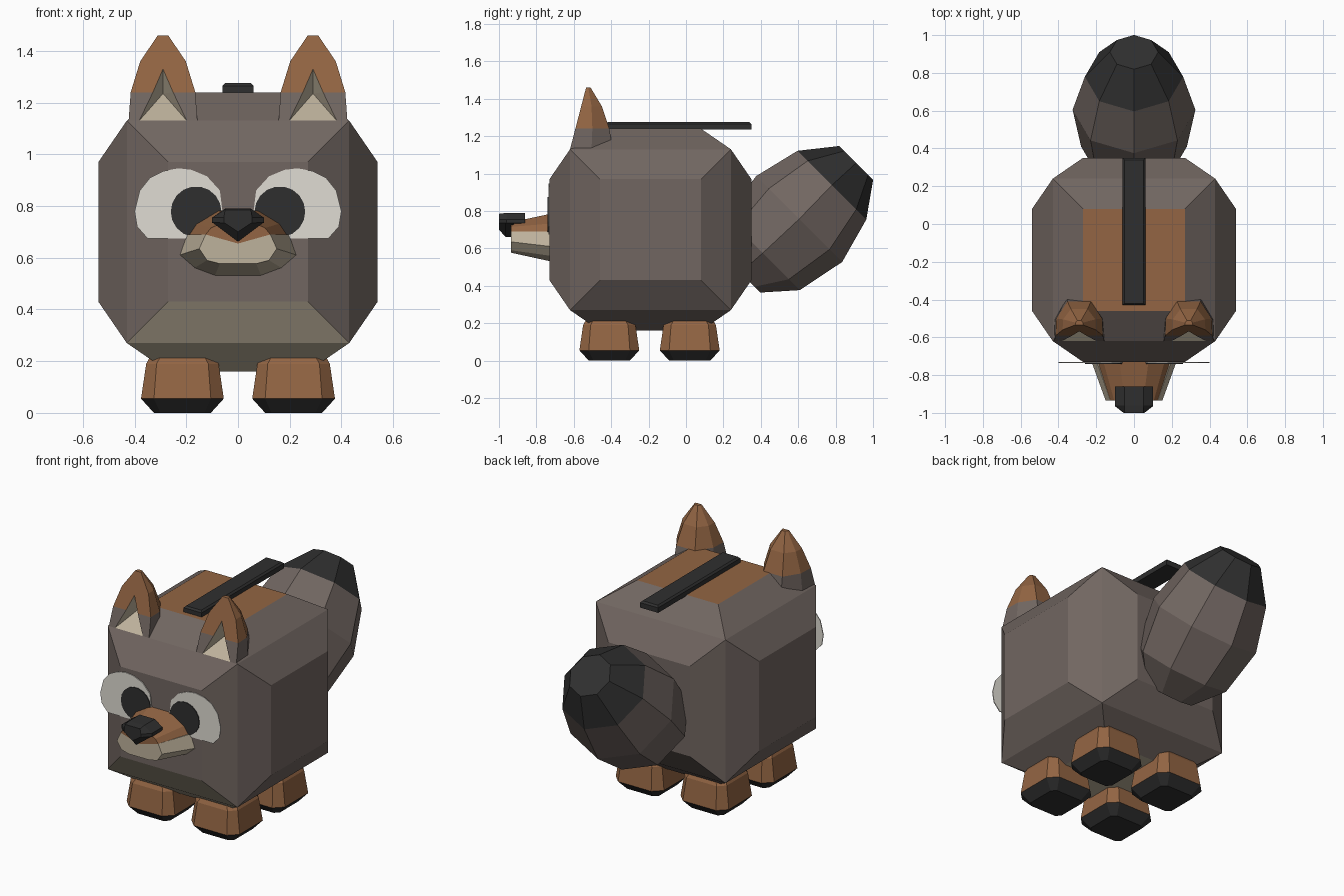
import bpy, bmesh, math
from mathutils import Vector

if "Cube" in bpy.data.objects:
    bpy.data.objects.remove(bpy.data.objects["Cube"])


def material(name, r, g, b):
    lin = [((c / 255 + 0.055) / 1.055) ** 2.4 for c in (r, g, b)]
    m = bpy.data.materials.new(name)
    m.diffuse_color = (*lin, 1)
    m.use_nodes = True
    m.node_tree.nodes["Principled BSDF"].inputs["Base Color"].default_value = m.diffuse_color
    return m


GREY = material("grey fur", 113, 102, 97)
BROWN = material("brown fur", 147, 101, 67)
CREAM = material("cream fur", 190, 178, 156)
WHITE = material("eye white", 224, 220, 212)
BLACK = material("black", 47, 47, 47)


def build(name, verts, faces, mats, rule=None):
    """Mesh from points and faces; rule(normal, centre) gives the colour slot."""
    bm = bmesh.new()
    vs = [bm.verts.new(v) for v in verts]
    for f in faces:
        bm.faces.new([vs[i] for i in f])
    bmesh.ops.remove_doubles(bm, verts=bm.verts, dist=1e-4)
    bmesh.ops.recalc_face_normals(bm, faces=bm.faces)
    bm.normal_update()
    if rule:
        for f in bm.faces:
            f.material_index = rule(f.normal, f.calc_center_median())
    me = bpy.data.meshes.new(name)
    bm.to_mesh(me)
    bm.free()
    for m in mats:
        me.materials.append(m)
    ob = bpy.data.objects.new(name, me)
    bpy.context.collection.objects.link(ob)
    return ob


def loft(name, rings, mats, rule=None):
    """Skin equal-length rings of points and cap both ends."""
    n = len(rings[0])
    faces = [tuple(range(n)), tuple(range((len(rings) - 1) * n, len(rings) * n))]
    for r in range(len(rings) - 1):
        for i in range(n):
            j = (i + 1) % n
            faces.append((r * n + i, r * n + j, (r + 1) * n + j, (r + 1) * n + i))
    return build(name, [p for ring in rings for p in ring], faces, mats, rule)


def mirrored(half, y):
    """Symmetric x-z outline at depth y from its right half."""
    pts = half + [(-x, z) for x, z in reversed(half) if x > 0]
    return [(x, y, z) for x, z in pts]


# Body: six square panels joined by trapezoids that meet at the corners
A, C, P = 0.54, 0.43, 0.27
verts, faces = [], []


def add_face(axis, pts):
    start = len(verts)
    for h, u, v in pts:
        p = [0, 0, 0]
        p[axis], p[(axis + 1) % 3], p[(axis + 2) % 3] = h, u, v
        verts.append(Vector(p) + Vector((0, -0.19, 0.70)))
    faces.append(tuple(range(start, start + 4)))


corners = [(-1, -1), (1, -1), (1, 1), (-1, 1)]
for axis in range(3):
    for s in (-1, 1):
        add_face(axis, [(s * A, u * P, v * P) for u, v in corners])
        for k in range(4):
            a, b = corners[k], corners[(k + 1) % 4]
            add_face(axis, [(s * A, a[0] * P, a[1] * P), (s * A, b[0] * P, b[1] * P),
                            (s * C, b[0] * C, b[1] * C), (s * C, a[0] * C, a[1] * C)])


def body_colour(n, c):
    if n.z > 0.99:
        return 1
    if n.z < -0.99 or (n.z < -0.3 and n.y < -0.3):
        return 2
    return 0


build("body", verts, faces, [GREY, BROWN, CREAM], body_colour)

# Slot strip on the back
loft("slot_strip", [[(sx * (0.06 - i), -0.04 + sy * (0.39 - i), z) for sx, sy in corners]
                    for z, i in ((1.235, 0.0), (1.265, 0.0), (1.275, 0.01))], [BLACK])

# Feet: chamfered blocks with black soles
for side, s in (("left", -1), ("right", 1)):
    for end, cy in (("front", -0.41), ("rear", 0.02)):
        rings = []
        for z, w, k in ((0, .11, .085), (.055, .16, .11), (.19, .14, .10), (.217, .125, .085)):
            rings.append([(s * 0.215 + x, cy + y, z) for x, y in
                          ((w, -k), (w, k), (k, w), (-k, w), (-w, k), (-w, -k), (-k, -w), (k, -w))])
        loft(f"{end}_{side}_foot", rings, [BROWN, BLACK],
             lambda n, c: 1 if c.z < 0.05 else 0)

# Ears: tapered shell with a three-sided hollow in the front
levels = [(1.13, .133, -.39), (1.24, .125, -.41), (1.36, .088, -.45), (1.46, .02, -.51)]
for side, s in (("left", -1), ("right", 1)):
    cx = s * 0.29

    def front(x, z):
        return (cx + x, -0.62 + (z - 1.13) * 0.26, z)

    v = []
    for z, w, yb in levels:
        ym = (front(0, z)[1] + yb) / 2
        v += [front(-w, z), front(w, z), (cx + w * .97, ym, z),
              (cx + w * .5, yb, z), (cx - w * .5, yb, z), (cx - w * .97, ym, z)]
    # hollow rim: base left/right, sides at the colour line, apex, deep point
    v += [front(-.092, 1.13), front(.092, 1.13), front(-.039, 1.24), front(.039, 1.24),
          front(0, 1.33), (cx, -0.50, 1.235)]
    BL, BR, ML, MR, T, D = range(24, 30)
    f = [(r * 6 + i, r * 6 + (i + 1) % 6, r * 6 + 6 + (i + 1) % 6, r * 6 + 6 + i)
         for r in range(3) for i in range(1, 6)]
    f += [(18, 19, 20, 21, 22, 23), (0, BL, BR, 1, 2, 3, 4, 5),
          (0, BL, ML, 6), (1, BR, MR, 7), (6, ML, T, 18, 12), (7, MR, T, 19, 13), (18, 19, T),
          (BL, BR, D), (BL, ML, D), (ML, T, D), (BR, MR, D), (MR, T, D)]
    ear = build(f"{side}_ear", v, f, [BROWN, GREY, CREAM],
                lambda n, c: 1 if c.z < 1.21 else 0)
    deep = min(ear.data.vertices, key=lambda q: (q.co - Vector(v[D])).length).index
    for p in ear.data.polygons:
        if deep in p.vertices:
            p.material_index = 2

# Eyes: thin plates on the face
white = [(.40, .78), (.39, .72), (.35, .675), (.09, .675), (.06, .78), (.07, .86),
         (.12, .915), (.18, .94), (.23, .946), (.29, .935), (.34, .91), (.38, .86)]
pupil = [(.162 + .098 * math.cos(i * math.tau / 18), .778 + .098 * math.sin(i * math.tau / 18))
         for i in range(18)]
for side, s in (("left", -1), ("right", 1)):
    for part, outline, y, m in (("eye_white", white, -.730, WHITE), ("pupil", pupil, -.735, BLACK)):
        loft(f"{side}_{part}", [[(s * x, y - d, z) for x, z in outline] for d in (0, .005)], [m])

# Muzzle: brown bridge over a cream jaw
loft("muzzle_bridge", [mirrored([(.08, .79), (.17, .735), (.20, .69), (0, .655)], -.70),
                       mirrored([(.05, .74), (.105, .715), (.125, .69), (0, .655)], -.935)], [BROWN])
loft("muzzle_jaw", [mirrored([(0, .655), (.20, .69), (.228, .61), (.17, .56), (.09, .53)], -.72),
                    mirrored([(0, .655), (.125, .69), (.15, .635), (.12, .59), (.07, .577)], -.935)], [CREAM])

# Nose: block with a pointed lower front
nose = [(.05, .79), (.10, .755), (.10, .735), (0, .725)]
loft("nose_top", [mirrored(nose, -.86), mirrored(nose, -.96),
                  mirrored([(.05, .785), (.055, .755), (.055, .735), (0, .725)], -1.0)], [BLACK])
loft("nose_point", [mirrored([(.10, .737), (0, .662)], -.92),
                    mirrored([(.10, .737), (0, .662)], -.965),
                    mirrored([(.055, .737), (0, .70)], -1.0)], [BLACK])

# Tail: eight-sided egg tilted up and back, with a dark tip
rings = []
for y, z, r in ((.29, .47, .15), (.41, .575, .28), (.605, .757, .325), (.78, .938, .26), (.91, 1.057, .128)):
    rings.append([(r * math.sin(t), y - r * math.cos(t) * .707, z + r * math.cos(t) * .707)
                  for t in (i * math.tau / 8 for i in range(8))])
loft("tail", rings, [GREY, BLACK], lambda n, c: 1 if c.y + c.z > 1.75 else 0)
